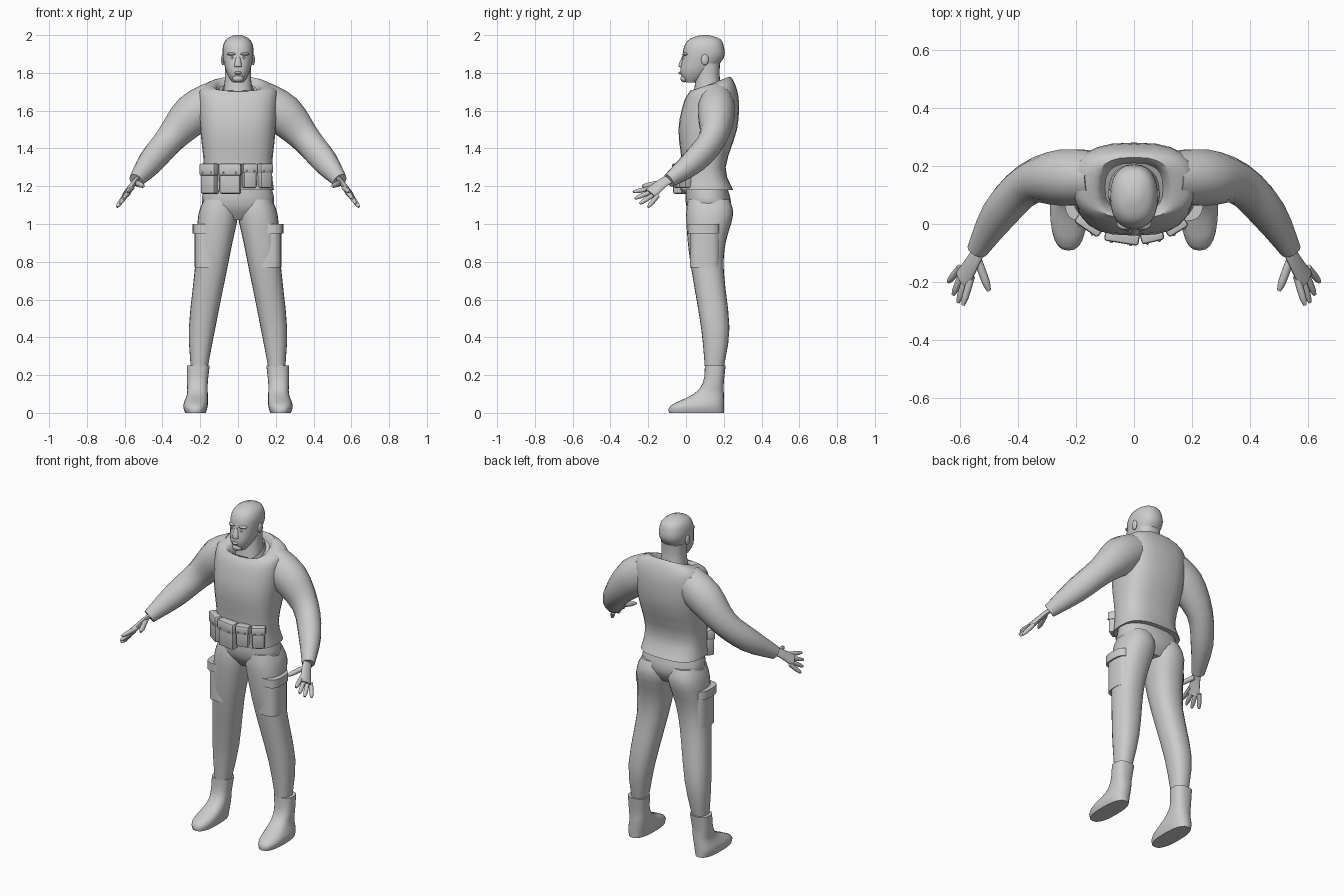
import bpy, bmesh, math
from mathutils import Vector, Matrix

if "Cube" in bpy.data.objects:
    bpy.data.objects.remove(bpy.data.objects["Cube"])

GREY = (0.6, 0.6, 0.6, 1)
material = bpy.data.materials.new("plain grey")
material.use_nodes = True
material.diffuse_color = GREY
material.node_tree.nodes["Principled BSDF"].inputs["Base Color"].default_value = GREY
parts = []


def finish(name, bm, mirror=False):
    """Turn a bmesh into a named grey object, optionally mirrored in x."""
    bmesh.ops.recalc_face_normals(bm, faces=bm.faces)
    mesh = bpy.data.meshes.new(name)
    bm.to_mesh(mesh)
    bm.free()
    mesh.materials.append(material)
    part = bpy.data.objects.new(name, mesh)
    bpy.context.collection.objects.link(part)
    if mirror:
        part.modifiers.new("Mirror", 'MIRROR')
    parts.append(part)


def smooth_rows(rows, steps=3):
    """Pass a smooth spline through a few key sections."""
    keys = [Vector(row) for row in rows]
    keys = [keys[0]] + keys + [keys[-1]]
    result = []
    for before, start, end, after in zip(keys, keys[1:], keys[2:], keys[3:]):
        leave, arrive = (end - before) / 2, (after - start) / 2
        for step in range(steps):
            t = step / steps
            ease = t * t * (3 - 2 * t)
            result.append(start.lerp(end, ease) + leave * t * (1 - t) ** 2
                          - arrive * t * t * (1 - t))
    return result + [keys[-1]]


def unit_ring(count, power):
    """Points of a rounded square; power two gives a circle."""
    for i in range(count):
        angle = math.tau * i / count
        c, s = math.cos(angle), math.sin(angle)
        yield (math.copysign(abs(c) ** (2 / power), c),
               math.copysign(abs(s) ** (2 / power), s))


def skin(name, rings, mirror):
    """Join rings of points into a capped surface."""
    bm = bmesh.new()
    loops = [[bm.verts.new(point) for point in ring] for ring in rings]
    for lower, upper in zip(loops, loops[1:]):
        for i in range(len(lower)):
            bm.faces.new((lower[i - 1], lower[i], upper[i], upper[i - 1]))
    bm.faces.new(loops[0])
    bm.faces.new(loops[-1])
    finish(name, bm, mirror)


def stack(name, rows, power=2.3, mirror=True):
    """Level sections: height, inner x, outer x, front y, back y, rise to back."""
    rings = []
    for z, inner, outer, front, back, rise in rows:
        rings.append([((inner + outer + c * (outer - inner)) / 2,
                       (front + back + s * (back - front)) / 2, z + rise * s)
                      for c, s in unit_ring(24, power)])
    skin(name, rings, mirror)


def body(name, rows, power=2.3):
    """Central sections: height, half width, front y, back y, rise to back."""
    stack(name, [(z, -half, half, front, back, rise)
                 for z, half, front, back, rise in smooth_rows(rows)], power, False)


def limb(name, rows, power=2.3):
    """Paired upright sections without any rise."""
    stack(name, [(*row, 0) for row in smooth_rows(rows)], power)


def slab(name, bottom, top, *extent):
    """Paired straight-sided pad."""
    stack(name, [(z, *extent, 0) for z in (bottom, top)], 3)


def tube(name, path, hint, flat=1):
    """Paired limb along x, y, z, radius; flat scales it across the hint."""
    keys = smooth_rows(path)
    points = [key.to_3d() for key in keys]
    rings = []
    for i, key in enumerate(keys):
        along = points[min(i + 1, len(points) - 1)] - points[max(i - 1, 0)]
        along.normalize()
        wide = (hint - along * hint.dot(along)).normalized()
        thin = along.cross(wide) * flat
        rings.append([points[i] + (wide * c + thin * s) * key.w
                      for c, s in unit_ring(14, 2)])
    skin(name, rings, True)


def blob(name, centre, size, mirror=False):
    bm = bmesh.new()
    bmesh.ops.create_uvsphere(bm, u_segments=14, v_segments=8, radius=1)
    bm.transform(Matrix.LocRotScale(Vector(centre), None, Vector(size)))
    finish(name, bm, mirror)


def rounded_box(name, centre, size, turn):
    bm = bmesh.new()
    bmesh.ops.create_cube(bm, size=1)
    bmesh.ops.scale(bm, vec=size, verts=bm.verts)
    bmesh.ops.bevel(bm, geom=bm.edges[:], offset=0.01, segments=2,
                    profile=0.5, affect='EDGES')
    bm.transform(Matrix.Translation(centre) @ Matrix.Rotation(turn, 4, 'Z'))
    finish(name, bm)


# Head, face and neck
body("head", [(1.75, .03, 0, .05, 0), (1.8, .06, -.03, .13, 0),
              (1.88, .08, -.02, .2, 0), (1.94, .08, -.01, .2, 0),
              (1.98, .06, .02, .18, 0), (2, .02, .08, .12, 0)])
body("neck", [(1.62, .09, .03, .21, 0), (1.76, .07, .05, .18, 0),
              (1.85, .07, .06, .18, 0)])
body("nose", [(1.83, .02, -.03, 0, 0), (1.84, .02, -.04, 0, 0),
              (1.89, .01, -.02, 0, 0)])
blob("ears", (.08, .1, 1.87), (.01, .02, .03), True)
blob("brow_ridges", (.03, 0, 1.9), (.03, .02, .01), True)
blob("eyes", (.03, 0, 1.88), (.01, .02, .01), True)
blob("lips", (0, -.02, 1.8), (.02, .02, .01))
blob("chin", (0, -.01, 1.77), (.03, .02, .02))

# Vest with a neckline that drops at the front
body("vest", [(1.18, .19, -.03, .25, 0), (1.3, .18, -.02, .21, 0),
              (1.5, .2, -.04, .27, 0), (1.65, .21, -.01, .28, 0),
              (1.72, .2, .02, .26, .02), (1.74, .13, .02, .23, .04),
              (1.7, .1, .04, .21, .04)], 2.7)
body("shirt_collar", [(1.64, .1, .01, .21, .02), (1.72, .08, .02, .2, .04),
                      (1.7, .07, .04, .19, .04)])

# Sleeves
tube("sleeves", [(.12, .16, 1.66, .1), (.24, .16, 1.58, .11), (.36, .14, 1.45, .08),
                 (.46, .04, 1.33, .07), (.54, -.09, 1.23, .04)],
     Vector((.5, 0, 1)), 0.9)

# Hands: four fingers fanned between the index and the little one
spread = Vector((.5, .6, -.6))
tube("palms", [(.52, -.06, 1.25, .03), (.55, -.12, 1.22, .03), (.59, -.19, 1.16, .04)],
     spread, 0.45)


def finger(name, base, tip, radius):
    tube(name, [(*base, radius), (*base.lerp(tip, 0.7), radius), (*tip, radius / 2)],
         spread)


index_base, index_tip = Vector((.56, -.18, 1.19)), Vector((.59, -.28, 1.17))
little_base, little_tip = Vector((.6, -.15, 1.15)), Vector((.64, -.2, 1.09))
reach = Vector((0, -.02, -.01))
for i, label in enumerate(("index", "middle", "ring", "little")):
    t = i / 3
    tip = index_tip.lerp(little_tip, t) + reach * math.sin(math.pi * t)
    finger(label + "_fingers", index_base.lerp(little_base, t), tip, 0.012)
finger("thumbs", Vector((.54, -.12, 1.22)), Vector((.5, -.23, 1.2)), 0.014)

# Trousers with cargo pockets
body("hips", [(1.02, .1, .05, .2, 0), (1.1, .19, 0, .24, 0), (1.22, .17, 0, .21, 0)])
limb("trouser_legs", [(1.13, .02, .18, .01, .23), (1.05, 0, .21, 0, .25),
                      (.9, .03, .22, .01, .21), (.75, .06, .23, .03, .2),
                      (.45, .12, .26, .08, .23), (.24, .16, .25, .1, .2)])
slab("thigh_pockets", .77, .98, .1, .23, .02, .18)
slab("pocket_flaps", .95, 1, .1, .24, .01, .18)

# Boots
limb("boots", [(0, .17, .28, -.09, .2), (.04, .16, .29, -.08, .2),
               (.1, .16, .27, .04, .2), (.16, .16, .27, .09, .2),
               (.25, .15, .27, .1, .21)], 2.5)

# Belt pouches follow the curve of the waist: x, width, height
for i, (x, width, height) in enumerate([(-.15, .09, .16), (-.04, .11, .16),
                                        (.06, .07, .13), (.14, .07, .13)]):
    turn = 4 * x
    outward = Vector((math.sin(turn), -math.cos(turn), 0))
    across = Vector((math.cos(turn), math.sin(turn), 0))
    centre = Vector((x, 2 * x * x - 0.04, 1.32 - height / 2))
    rounded_box(f"pouch_{i}", centre, (width, .05, height), turn)
    flap = centre + outward * 0.005 + Vector((0, 0, height * 0.3))
    rounded_box(f"pouch_flap_{i}", flap, (width + 0.01, .05, height * 0.4), turn)
    for side, label in ((-1, "right"), (1, "left")):
        stud = flap + outward * 0.025 + across * side * width * 0.3
        stud.z -= height * 0.1
        blob(f"{label}_stud_{i}", stud, (.005, .005, .005))

# Smooth shading that keeps hard edges
bpy.ops.object.select_all(action='DESELECT')
for part in parts:
    part.select_set(True)
bpy.context.view_layer.objects.active = parts[0]
bpy.ops.object.shade_smooth_by_angle(angle=math.radians(40))
